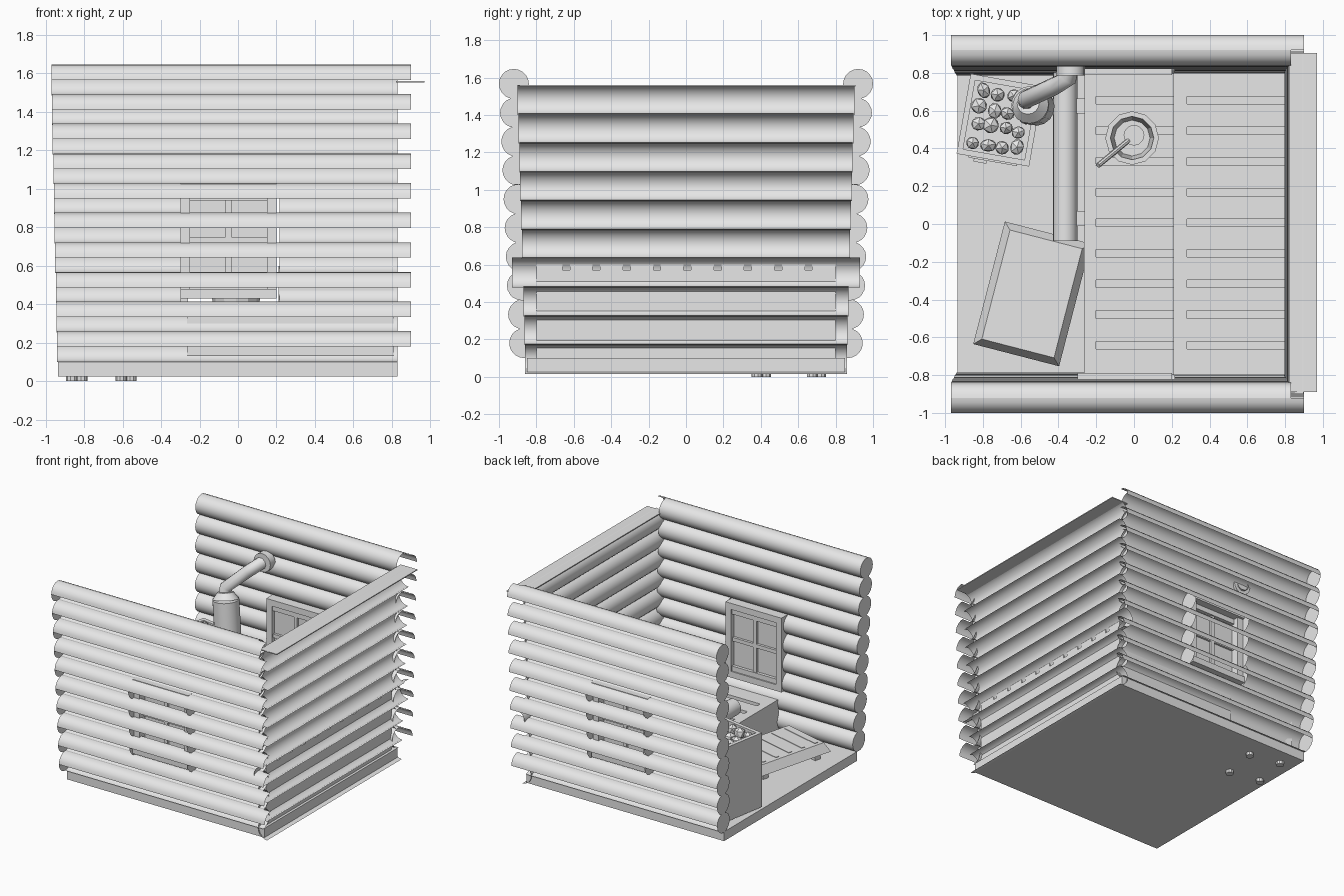
import bpy, bmesh, math, random
from math import sin, cos, pi, radians
from mathutils import Vector, Matrix

random.seed(4)
cube = bpy.data.objects.get("Cube")
if cube:
    bpy.data.objects.remove(cube)

GREY = (0.8, 0.8, 0.8, 1)
mat = bpy.data.materials.new("plain_grey")
mat.use_nodes = True
mat.diffuse_color = GREY
mat.node_tree.nodes["Principled BSDF"].inputs["Base Color"].default_value = GREY


def finish(bm, name, smooth=False, place=None):
    me = bpy.data.meshes.new(name)
    if place:
        bm.transform(place)
    bm.to_mesh(me)
    bm.free()
    me.materials.append(mat)
    ob = bpy.data.objects.new(name, me)
    bpy.context.collection.objects.link(ob)
    if smooth:
        bpy.ops.object.select_all(action='DESELECT')
        ob.select_set(True)
        bpy.context.view_layer.objects.active = ob
        bpy.ops.object.shade_smooth_by_angle(angle=radians(35))
    return ob


def box(bm, x, y, z):
    lo, hi = Vector((x[0], y[0], z[0])), Vector((x[1], y[1], z[1]))
    m = Matrix.Translation((lo + hi) / 2) @ Matrix.Diagonal((*(hi - lo), 1))
    return bmesh.ops.create_cube(bm, size=1, matrix=m)["verts"]


def rod(bm, a, b, r1, r2=None, sides=16, caps=True):
    a, b = Vector(a), Vector(b)
    d = b - a
    m = Matrix.Translation((a + b) / 2) @ d.to_track_quat('Z', 'Y').to_matrix().to_4x4()
    bmesh.ops.create_cone(bm, cap_ends=caps, segments=sides, radius1=r1,
                          radius2=r1 if r2 is None else r2, depth=d.length, matrix=m)


def arc_shell(bm, point, a0, a1, u0, u1, steps):
    """Open log skin: point(u, angle, radius) gives the position."""
    angles = [radians(a0 + (a1 - a0) * k / steps) for k in range(steps + 1)]
    rows = [[bm.verts.new(point(u, a, R)) for a in angles] for u in (u0, u1)]
    for k in range(steps):
        f = bm.faces.new((rows[0][k], rows[0][k + 1], rows[1][k + 1], rows[1][k]))
        f.normal_update()
        mid = (angles[k] + angles[k + 1]) / 2
        if f.normal.dot(point(u0, mid, R) - point(u0, mid, 0)) < 0:
            f.normal_flip()


def end_cap(bm, point, u):
    bm.faces.new([bm.verts.new(point(u, 2 * pi * k / 20, R)) for k in range(20)])


# Log walls
R, PITCH = 0.08, 0.154
WIN = (-0.3, 0.215)
for side, label in ((-1, "front"), (1, "back")):
    bm = bmesh.new()
    for i in range(10):
        yc, zc = 0.865 + 0.055 * i / 9, 0.18 + PITCH * i

        def point(u, a, r):
            return Vector((u, side * (yc + r * cos(a)), zc + r * sin(a)))
        left = -0.94 - 0.03 * i / 9
        arc_shell(bm, point, 0, 90, left, 0.9, 5)
        spans = [(left, 0.83)]
        if 2 <= i <= 5:
            spans = [(left, WIN[0]), (WIN[1], 0.83)]
            for u in WIN:
                end_cap(bm, point, u)
        for u0, u1 in spans:
            arc_shell(bm, point, 90, 270, u0, u1, 10)
        end_cap(bm, point, left)
    finish(bm, label + "_log_wall", True)

bm = bmesh.new()
for i in range(10):
    xc, zc = 0.862 + 0.035 * i / 9, 0.095 + PITCH * i
    half = 0.93 if i == 3 else 0.86 + 0.04 * i / 9

    def point(u, a, r):
        return Vector((xc + r * cos(a), u, zc + r * sin(a)))
    arc_shell(bm, point, 90, 270, -half, half, 10)
finish(bm, "side_log_wall", True)

bm = bmesh.new()
box(bm, (0.82, 0.97), (-0.89, 0.905), (1.553, 1.56))
finish(bm, "side_wall_top_plate")

# Floor
bm = bmesh.new()
box(bm, (-0.935, 0.83), (-0.85, 0.85), (0.025, 0.1))
finish(bm, "floor")

# Windows
for side, label in ((-1, "front"), (1, "back")):
    def wall_box(x, y, z):
        box(bm, x, sorted((side * y[0], side * y[1])), z)
    bm = bmesh.new()
    for x in ((-0.3, -0.25), (0.15, 0.2)):
        wall_box(x, (0.79, 0.9), (0.48, 0.98))
    for z in ((0.43, 0.48), (0.98, 1.03)):
        wall_box((-0.3, 0.2), (0.79, 0.92), z)
    wall_box((-0.065, -0.035), (0.805, 0.85), (0.48, 0.98))
    wall_box((-0.25, 0.15), (0.805, 0.85), (0.72, 0.75))
    for z in ((0.48, 0.52), (0.94, 0.98)):
        wall_box((-0.25, 0.15), (0.8, 0.86), z)
    finish(bm, label + "_window_frame")
    bm = bmesh.new()
    wall_box((-0.25, 0.15), (0.825, 0.833), (0.48, 0.98))
    finish(bm, label + "_window_pane")

# Benches with slots
SLOTS = [0.655 - 0.162 * k for k in range(9)]


def bench(name, x, slot_x, top):
    bm = bmesh.new()
    box(bm, x, (-0.8, 0.8), (0.1, top - 0.03))
    box(bm, (x[0], slot_x), (-0.8, 0.8), (top - 0.03, top))
    edges = [0.8] + [s + d for s in SLOTS for d in (0.02, -0.02)] + [-0.8]
    for hi, lo in zip(edges[::2], edges[1::2]):
        box(bm, (slot_x, x[1]), (lo, hi), (top - 0.03, top))
    finish(bm, name)


bench("lower_bench", (-0.265, 0.21), -0.2, 0.36)
bench("upper_bench", (0.21, 0.81), 0.28, 0.6)

# Guard rail beside the stove
bm = bmesh.new()
rod(bm, (-0.365, -0.09, 0.6), (-0.365, 0.82, 0.6), 0.065)
finish(bm, "guard_rail", True)
bm = bmesh.new()
for y in (0.03, 0.625):
    box(bm, (-0.31, -0.26), (y - 0.04, y + 0.04), (0.1, 0.62))
finish(bm, "guard_rail_posts")

# Step stool
place = Matrix.Translation((-0.54, -0.37, 0)) @ Matrix.Rotation(radians(-14.5), 4, 'Z')
bm = bmesh.new()
verts = box(bm, (-0.235, 0.235), (-0.335, 0.335), (0.16, 0.23))
for v in verts:
    if v.co.z > 0.2:
        v.co.x *= 0.84
        v.co.y *= 0.89
for k in range(5):
    y = -0.25 + 0.125 * k
    box(bm, (-0.17, 0.17), (y - 0.016, y + 0.016), (0.225, 0.234))
for x in (-0.16, 0.16):
    for y in (-0.25, 0.25):
        box(bm, (x - 0.025, x + 0.025), (y - 0.025, y + 0.025), (0.1, 0.17))
finish(bm, "step_stool", place=place)

# Stove
place = Matrix.Translation((-0.71, 0.55, 0)) @ Matrix.Rotation(radians(-10), 4, 'Z')
bm = bmesh.new()
W, D = 0.195, 0.215
box(bm, (-W, W), (-D, D), (0.12, 0.64))
for s in (-1, 1):
    box(bm, sorted((s * W, s * (W - 0.03))), (-D, D), (0.64, 0.72))
    box(bm, (-W + 0.03, W - 0.03), sorted((s * D, s * (D - 0.03))), (0.64, 0.72))
box(bm, (-0.13, 0.13), (-D - 0.009, -D), (0.25, 0.52))
box(bm, (-0.1, -0.03), (-D - 0.025, -D), (0.38, 0.41))
finish(bm, "stove_body", place=place)
bm = bmesh.new()
for x in (-0.13, 0.13):
    for y in (-0.15, 0.15):
        rod(bm, (x, y, 0), (x, y, 0.13), 0.03, sides=10)
finish(bm, "stove_feet", place=place)

bm = bmesh.new()
for ix in range(4):
    for iy in range(4):
        spot = Vector((-0.115 + 0.077 * ix, -0.135 + 0.09 * iy, 0.69))
        spot += Vector([random.uniform(-0.012, 0.012) for _ in range(3)])
        size = [random.uniform(0.036, 0.05) for _ in range(3)]
        m = (Matrix.Translation(spot) @ Matrix.Rotation(random.uniform(0, pi), 4, 'Z')
             @ Matrix.Diagonal((*size, 1)))
        bmesh.ops.create_icosphere(bm, subdivisions=1, radius=1, matrix=m)
finish(bm, "stove_stones", place=place)

# Chimney
bm = bmesh.new()
rod(bm, (-0.52, 0.62, 0.66), (-0.55, 0.63, 1.02), 0.1)
rod(bm, (-0.55, 0.63, 1.02), (-0.56, 0.64, 1.07), 0.1, 0.06)
rod(bm, (-0.335, 0.785, 1.31), (-0.335, 0.85, 1.31), 0.075)
finish(bm, "chimney_drum", True)
cu = bpy.data.curves.new("chimney_pipe", 'CURVE')
cu.dimensions = '3D'
cu.bevel_depth = 0.048
cu.bevel_resolution = 3
path = [(-0.57, 0.65, 1.03), (-0.57, 0.66, 1.1), (-0.42, 0.73, 1.24),
        (-0.35, 0.77, 1.3), (-0.335, 0.86, 1.31)]
sp = cu.splines.new('POLY')
sp.points.add(len(path) - 1)
for p, co in zip(sp.points, path):
    p.co = (*co, 1)
sp.use_smooth = True
cu.materials.append(mat)
bpy.context.collection.objects.link(bpy.data.objects.new("chimney_pipe", cu))

# Bucket and ladle
bm = bmesh.new()
c = Vector((-0.01, 0.455, 0.36))
up = Vector((0, 0, 1))
rod(bm, c, c + up * 0.2, 0.115, 0.142, 12, caps=False)
rod(bm, c + up * 0.03, c + up * 0.2, 0.095, 0.115, 12, caps=False)
rod(bm, c, c + up * 0.03, 0.115, sides=12)
ring = [[bm.verts.new(c + Vector((r * cos(a), r * sin(a), 0.2)))
         for a in [2 * pi * k / 12 for k in range(12)]] for r in (0.115, 0.142)]
for k in range(12):
    n = (k + 1) % 12
    bm.faces.new((ring[0][k], ring[1][k], ring[1][n], ring[0][n]))
finish(bm, "bucket")
bm = bmesh.new()
rod(bm, (0, 0.47, 0.46), (0, 0.47, 0.52), 0.035, 0.055, 12)
rod(bm, (-0.02, 0.45, 0.5), (-0.19, 0.31, 0.66), 0.014, sides=8)
finish(bm, "ladle", True)
